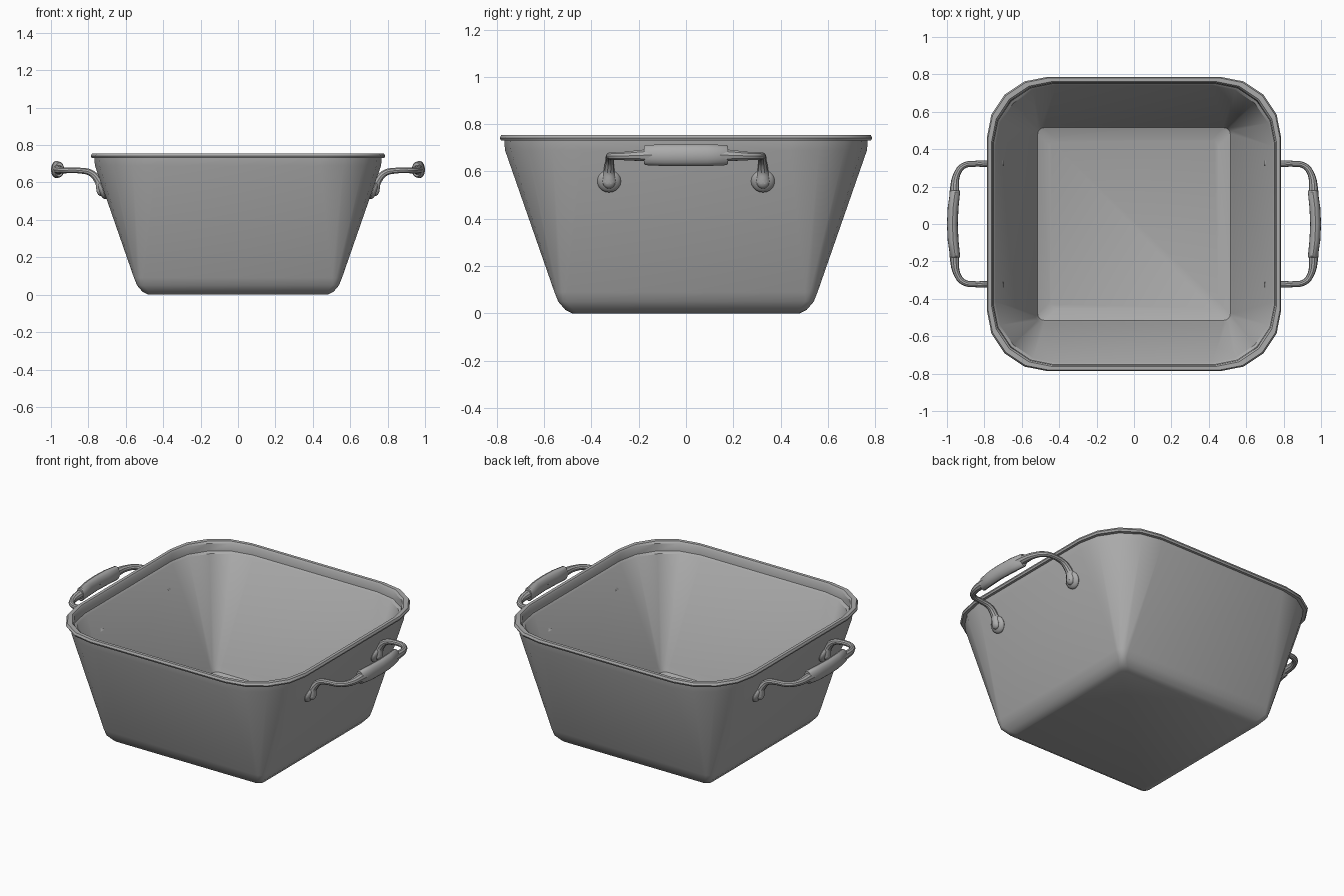
import bpy, bmesh
from math import cos, sin, pi, radians
from mathutils import Matrix, Vector

if "Cube" in bpy.data.objects:
    bpy.data.objects.remove(bpy.data.objects["Cube"])

steel = bpy.data.materials.new("grey metal")
steel.use_nodes = True
GREY = (0.41, 0.41, 0.41, 1)
steel.diffuse_color = GREY
steel.node_tree.nodes["Principled BSDF"].inputs["Base Color"].default_value = GREY


def finish(obj, mirror=(False, False), angle=35):
    """Assign material, smooth shading and optional mirroring about the origin."""
    obj.data.materials.clear()
    obj.data.materials.append(steel)
    bpy.ops.object.select_all(action="DESELECT")
    obj.select_set(True)
    bpy.context.view_layer.objects.active = obj
    bpy.ops.object.shade_smooth_by_angle(angle=radians(angle))
    if any(mirror):
        mod = obj.modifiers.new("mirror", "MIRROR")
        mod.use_axis = (mirror[0], mirror[1], False)
        mod.use_mirror_merge = False


def from_bmesh(name, bm, **kw):
    bmesh.ops.recalc_face_normals(bm, faces=bm.faces)
    mesh = bpy.data.meshes.new(name)
    bm.to_mesh(mesh)
    bm.free()
    obj = bpy.data.objects.new(name, mesh)
    bpy.context.collection.objects.link(obj)
    finish(obj, **kw)


def loft(name, rings, **kw):
    """Skin a list of equal-length rings and cap both ends."""
    bm = bmesh.new()
    loops = [[bm.verts.new(p) for p in ring] for ring in rings]
    for a, b in zip(loops, loops[1:]):
        for i in range(len(a)):
            j = (i + 1) % len(a)
            bm.faces.new((a[i], a[j], b[j], b[i]))
    bm.faces.new(loops[0])
    bm.faces.new(loops[-1])
    from_bmesh(name, bm, **kw)


def rounded_square(half, r, z, steps=4):
    pts = []
    for q in range(4):
        mid = q * pi / 2 + pi / 4
        cx = (half - r) * (1 if cos(mid) > 0 else -1)
        cy = (half - r) * (1 if sin(mid) > 0 else -1)
        for k in range(steps + 1):
            a = q * pi / 2 + k * pi / 2 / steps
            pts.append((cx + r * cos(a), cy + r * sin(a), z))
    return pts


# Pan body: outside from base to rim, then down the inside to the floor
profile = [(0.48, 0.0), (0.51, 0.015), (0.54, 0.05), (0.556, 0.09),
           (0.765, 0.69), (0.768, 0.73), (0.782, 0.731), (0.787, 0.742),
           (0.781, 0.755), (0.762, 0.755), (0.755, 0.745), (0.752, 0.70),
           (0.741, 0.69), (0.53, 0.085), (0.515, 0.05), (0.45, 0.022)]
loft("pan_body", [rounded_square(h, 0.035 + 0.29 * max(0, min(1, (z - 0.05) / 0.64)), z)
                  for h, z in profile])

# Bent handle rods, one per side
half_path = [(0.725, 0.325, 0.56, 0.034), (0.745, 0.325, 0.605, 0.022),
             (0.785, 0.322, 0.65, 0.018), (0.85, 0.322, 0.664, 0.016),
             (0.91, 0.312, 0.665, 0.016), (0.945, 0.27, 0.665, 0.018),
             (0.96, 0.17, 0.668, 0.026)]
path = half_path + [(x, -y, z, r) for x, y, z, r in reversed(half_path)]
curve = bpy.data.curves.new("handle_rods", "CURVE")
curve.dimensions = "3D"
curve.bevel_depth = 1
curve.bevel_resolution = 3
curve.resolution_u = 5
curve.use_fill_caps = True
spline = curve.splines.new("BEZIER")
spline.bezier_points.add(len(path) - 1)
for bp, (x, y, z, r) in zip(spline.bezier_points, path):
    bp.co = (x, y, z)
    bp.radius = r
    bp.handle_left_type = bp.handle_right_type = "AUTO"
rods = bpy.data.objects.new("handle_rods", curve)
bpy.context.collection.objects.link(rods)
bpy.ops.object.select_all(action="DESELECT")
rods.select_set(True)
bpy.context.view_layer.objects.active = rods
bpy.ops.object.convert(target="MESH")
finish(bpy.context.view_layer.objects.active, mirror=(True, False))

# Bowed oval grips
rings = []
for y, s in [(-0.178, 0.8), (-0.172, 0.92), (-0.09, 1), (0, 1),
             (0.09, 1), (0.172, 0.92), (0.178, 0.8)]:
    cx = 0.971 - 0.5 * y * y
    rings.append([(cx + 0.029 * s * cos(k * pi / 8), y,
                   0.669 + 0.046 * s * sin(k * pi / 8)) for k in range(16)])
loft("handle_grips", rings, mirror=(True, False))

# Mounting pads and rivets lying flat on the sloped walls
tilt = Matrix.Rotation(radians(109.5), 4, "Y")
for name, radius, thick, lift in [("handle_pads", 0.05, 0.022, 0.004),
                                  ("handle_rivets", 0.026, 0.016, 0.022)]:
    bm = bmesh.new()
    bmesh.ops.create_uvsphere(bm, u_segments=20, v_segments=10, radius=1)
    normal = tilt @ Vector((0, 0, 1))
    place = Matrix.Translation(Vector((0.719, 0.325, 0.56)) + normal * lift)
    bm.transform(place @ tilt @ Matrix.Diagonal((radius, radius, thick, 1)))
    from_bmesh(name, bm, mirror=(True, True))
